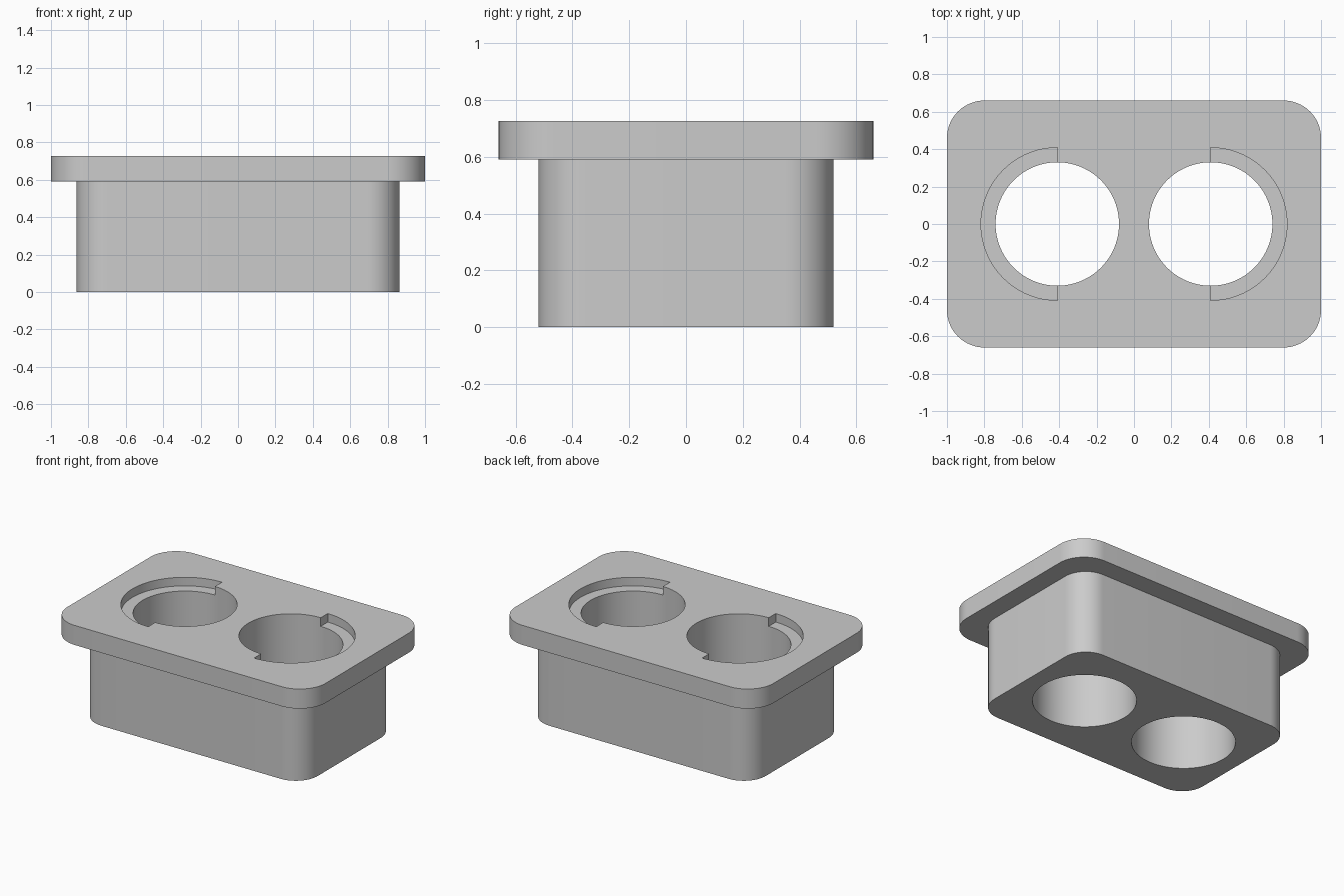
import bpy
import bmesh
from math import cos, sin, pi, radians

cube = bpy.data.objects.get("Cube")
if cube:
    bpy.data.objects.remove(cube, do_unlink=True)

HOLE_X = 0.41
FLANGE_Z, TOP_Z = 0.59, 0.727

grey = bpy.data.materials.new("light grey")
grey.use_nodes = True
colour = (0.6, 0.6, 0.6, 1)
grey.diffuse_color = colour
grey.node_tree.nodes["Principled BSDF"].inputs["Base Color"].default_value = colour


def arc(cx, cy, r, start, end, steps):
    return [(cx + r * cos(start + (end - start) * i / steps),
             cy + r * sin(start + (end - start) * i / steps)) for i in range(steps + 1)]


def rounded_rect(hx, hy, r):
    points = []
    for k, (sx, sy) in enumerate([(1, 1), (-1, 1), (-1, -1), (1, -1)]):
        points += arc(sx * (hx - r), sy * (hy - r), r, k * pi / 2, (k + 1) * pi / 2, 16)
    return points


def prism(name, outline, z0, z1):
    """Extrude a counter-clockwise outline from z0 up to z1."""
    bm = bmesh.new()
    face = bm.faces.new([bm.verts.new((x, y, z0)) for x, y in outline])
    top = bmesh.ops.extrude_face_region(bm, geom=[face])["geom"]
    bmesh.ops.translate(bm, vec=(0, 0, z1 - z0),
                        verts=[v for v in top if isinstance(v, bmesh.types.BMVert)])
    bmesh.ops.recalc_face_normals(bm, faces=bm.faces)
    mesh = bpy.data.meshes.new(name)
    bm.to_mesh(mesh)
    bm.free()
    mesh.materials.append(grey)
    obj = bpy.data.objects.new(name, mesh)
    bpy.context.collection.objects.link(obj)
    return obj


def combine(target, other, operation):
    """Apply a boolean and discard the helper."""
    bpy.context.view_layer.objects.active = target
    mod = target.modifiers.new(operation.lower(), "BOOLEAN")
    mod.operation = operation
    mod.solver = "EXACT"
    mod.object = other
    bpy.ops.object.modifier_apply(modifier=mod.name)
    bpy.data.objects.remove(other, do_unlink=True)


# Block with a wider flange on top
holder = prism("two_hole_holder", rounded_rect(0.863, 0.52, 0.17), 0, 0.65)
flange = prism("flange", rounded_rect(1.0, 0.66, 0.2), FLANGE_Z, TOP_Z)
combine(holder, flange, "UNION")

# Through holes, each with a half-round ledge on its outer side
for side in (-1, 1):
    bore = prism("bore", arc(side * HOLE_X, 0, 0.33, 0, 2 * pi, 96)[:-1], -0.1, 1)
    combine(holder, bore, "DIFFERENCE")
    start = -pi / 2 if side > 0 else pi / 2
    ledge = prism("ledge", arc(side * HOLE_X, 0, 0.408, start, start + pi, 48), TOP_Z - 0.06, 1)
    combine(holder, ledge, "DIFFERENCE")

# Smooth curved walls, sharp rims
bpy.ops.object.select_all(action="DESELECT")
holder.select_set(True)
bpy.context.view_layer.objects.active = holder
bpy.ops.object.shade_smooth_by_angle(angle=radians(30))
